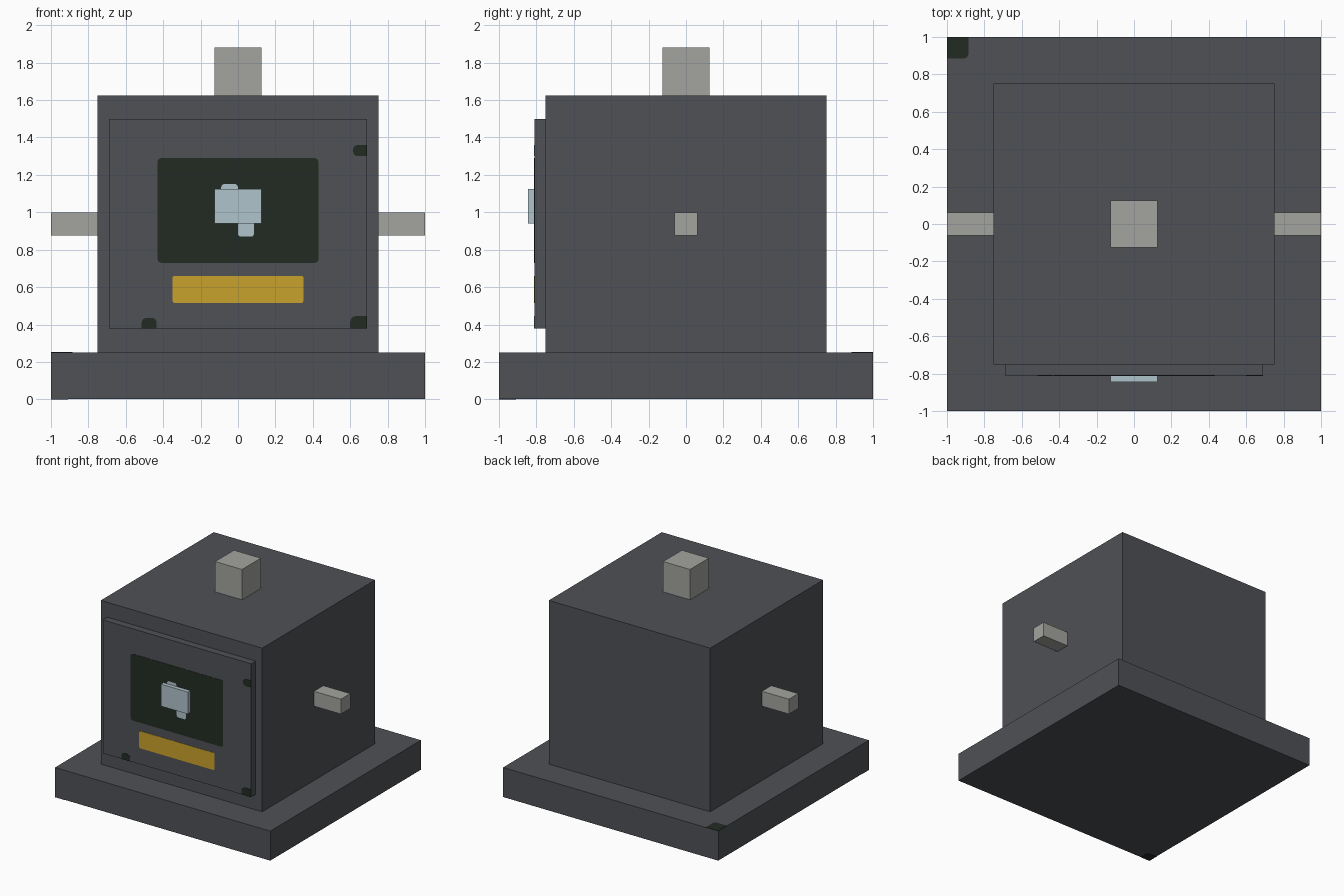
import bpy
import bmesh
from math import cos, sin, pi
from mathutils import Vector

if "Cube" in bpy.data.objects:
    bpy.data.objects.remove(bpy.data.objects["Cube"], do_unlink=True)


def material(name, hex_code):
    srgb = [int(hex_code[i:i + 2], 16) / 255 for i in (0, 2, 4)]
    rgba = [c / 12.92 if c <= 0.04045 else ((c + 0.055) / 1.055) ** 2.4 for c in srgb] + [1]
    m = bpy.data.materials.new(name)
    m.use_nodes = True
    m.diffuse_color = rgba
    m.node_tree.nodes["Principled BSDF"].inputs["Base Color"].default_value = rgba
    return m


STEEL = material("dark steel", "4E5156")
DARK = material("dark green", "222B22")
GOLD = material("gold", "C9A22C")
BLUE = material("pale blue", "B0C3CC")
STONE = material("stone grey", "A4A59F")


def finish(name, bm, mat):
    bmesh.ops.recalc_face_normals(bm, faces=bm.faces)
    mesh = bpy.data.meshes.new(name)
    bm.to_mesh(mesh)
    bm.free()
    mesh.materials.append(mat)
    obj = bpy.data.objects.new(name, mesh)
    bpy.context.collection.objects.link(obj)
    return obj


def box(name, mat, low, high):
    low, high = Vector(low), Vector(high)
    bm = bmesh.new()
    bmesh.ops.create_cube(bm, size=1)
    bmesh.ops.scale(bm, vec=high - low, verts=bm.verts)
    bmesh.ops.translate(bm, vec=(low + high) / 2, verts=bm.verts)
    return finish(name, bm, mat)


def plate(name, mat, u, v, radii, place, depth):
    """Thin plate; radii run lower left, lower right, upper right, upper left."""
    bm = bmesh.new()
    points = []
    for i, r in enumerate(radii):
        right, upper = i in (1, 2), i in (2, 3)
        cu = u[1] - r if right else u[0] + r
        cv = v[1] - r if upper else v[0] + r
        for k in range(5 if r else 1):
            a = pi + i * pi / 2 + k * pi / 8
            points.append((cu + r * cos(a), cv + r * sin(a)))
    face = bm.faces.new([bm.verts.new(place(*p)) for p in points])
    new = bmesh.ops.extrude_face_region(bm, geom=[face])["geom"]
    moved = [g for g in new if isinstance(g, bmesh.types.BMVert)]
    bmesh.ops.translate(bm, vec=depth, verts=moved)
    return finish(name, bm, mat)


# Base, body and door
box("base", STEEL, (-1, -1, 0.002), (1, 1, 0.25))
box("body", STEEL, (-0.75, -0.75, 0.25), (0.75, 0.75, 1.625))
box("door", STEEL, (-0.69, -0.81, 0.38), (0.69, -0.75, 1.5))

# Top post and side pegs
box("top_post", STONE, (-0.125, -0.125, 1.625), (0.125, 0.125, 1.88))
box("left_peg", STONE, (0.75, -0.0625, 0.875), (1, 0.0625, 1))
box("right_peg", STONE, (-1, -0.0625, 0.875), (-0.75, 0.0625, 1))

# Raised handle in the middle of the door
box("handle", BLUE, (-0.125, -0.845, 0.94), (0.125, -0.81, 1.125))


# Flat markings on the door
def door_plate(name, mat, u, v, radii, thick=0.002):
    plate(name, mat, u, v, radii, lambda a, b: (a, -0.81, b), (0, -thick, 0))


door_plate("window", DARK, (-0.43, 0.43), (0.73, 1.29), [0.02] * 4)
door_plate("label_strip", GOLD, (-0.35, 0.35), (0.515, 0.66), [0.012] * 4)
door_plate("handle_mark_upper", BLUE, (-0.09, 0), (1.1, 1.152), [0, 0, 0.02, 0.02], 0.004)
door_plate("handle_mark_lower", BLUE, (0, 0.085), (0.87, 0.96), [0.015, 0.015, 0, 0], 0.004)
door_plate("upper_chip", DARK, (0.615, 0.69), (1.3, 1.36), [0.025, 0, 0, 0.025])
door_plate("lower_left_chip", DARK, (0.6, 0.69), (0.38, 0.445), [0, 0, 0, 0.03])
door_plate("lower_right_chip", DARK, (-0.515, -0.435), (0.38, 0.435), [0, 0, 0.025, 0.025])

# Chips on the corners of the base
plate("base_top_chip", DARK, (-1, -0.885), (0.885, 1), [0, 0.025, 0, 0],
      lambda a, b: (a, b, 0.25), (0, 0, 0.002))
plate("base_underside_chip", DARK, (-1, -0.91), (-1, -0.91), [0, 0, 0.03, 0],
      lambda a, b: (a, b, 0), (0, 0, 0.002))
